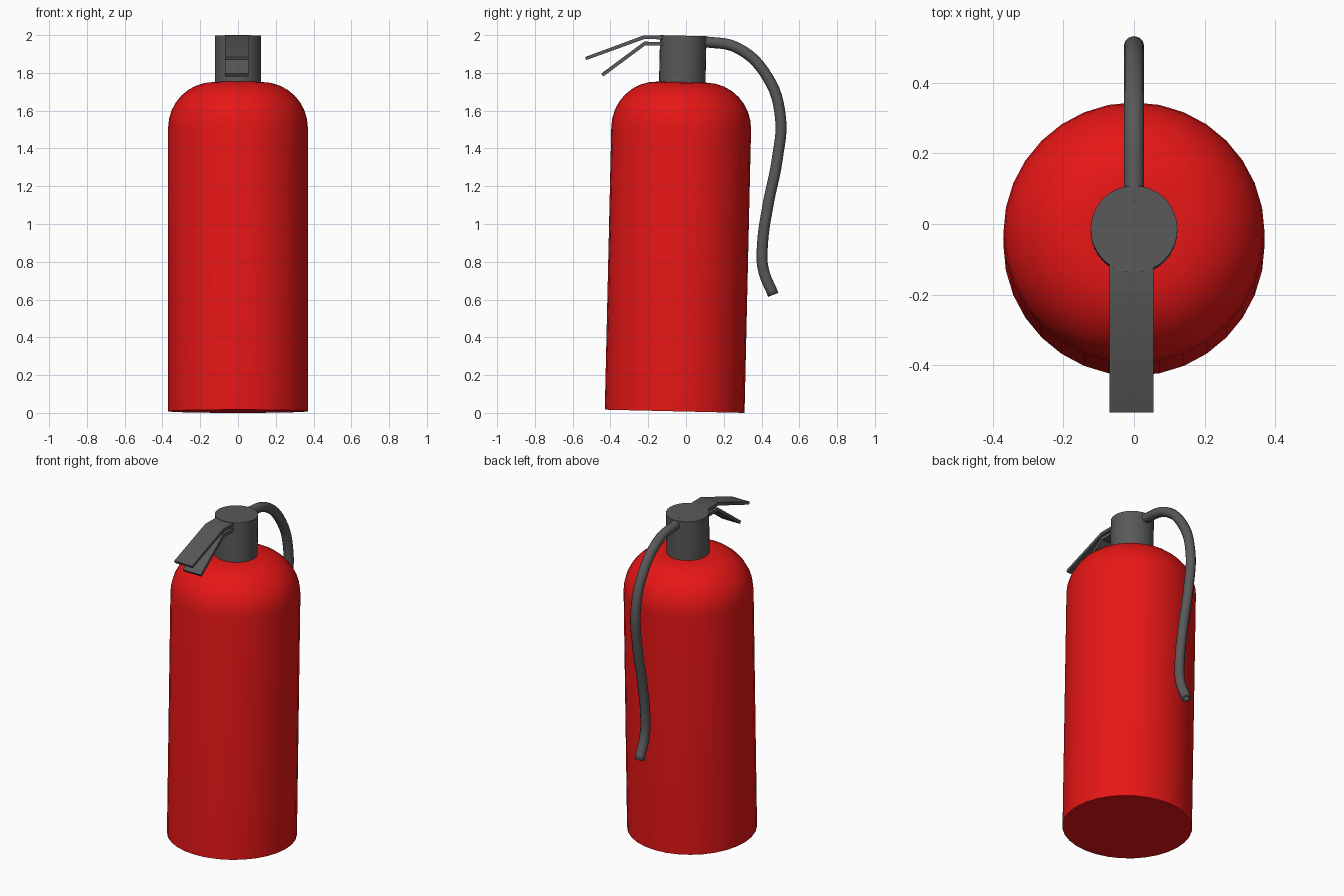
import bpy, bmesh, math
from mathutils import Matrix

if "Cube" in bpy.data.objects:
    bpy.data.objects.remove(bpy.data.objects["Cube"])

# the cylinder leans slightly about the x axis
LEAN = Matrix.Translation((0, -0.06, 0.0085)) @ Matrix.Rotation(-0.023, 4, 'X')


def material(name, color):
    m = bpy.data.materials.new(name)
    m.diffuse_color = color
    m.use_nodes = True
    m.node_tree.nodes["Principled BSDF"].inputs["Base Color"].default_value = m.diffuse_color
    return m


RED = material("red_paint", (0.8, 0.008, 0.008, 1))
DARK = material("dark_grey", (0.1, 0.1, 0.1, 1))


def finish(name, bm, mat):
    bmesh.ops.recalc_face_normals(bm, faces=bm.faces)
    me = bpy.data.meshes.new(name)
    bm.to_mesh(me)
    bm.free()
    ob = bpy.data.objects.new(name, me)
    bpy.context.collection.objects.link(ob)
    me.materials.append(mat)
    bpy.ops.object.select_all(action='DESELECT')
    ob.select_set(True)
    bpy.context.view_layer.objects.active = ob
    bpy.ops.object.shade_smooth_by_angle(angle=math.radians(35))
    return ob


def lathe(name, profile, mat, sides=32):
    bm = bmesh.new()
    rings = [[bm.verts.new((r * math.cos(2 * math.pi * i / sides),
                            r * math.sin(2 * math.pi * i / sides), z))
              for i in range(sides)] for r, z in profile]
    for a, b in zip(rings, rings[1:]):
        for i in range(sides):
            j = (i + 1) % sides
            bm.faces.new((a[i], a[j], b[j], b[i]))
    bm.faces.new(rings[0])
    bm.faces.new(rings[-1])
    bm.transform(LEAN)
    return finish(name, bm, mat)


def lever(name, outline, x0=-0.069, x1=0.055):
    bm = bmesh.new()
    face = bm.faces.new([bm.verts.new((x0, y, z)) for y, z in outline])
    ext = bmesh.ops.extrude_face_region(bm, geom=[face])
    verts = [g for g in ext["geom"] if isinstance(g, bmesh.types.BMVert)]
    bmesh.ops.translate(bm, verts=verts, vec=(x1 - x0, 0, 0))
    return finish(name, bm, DARK)


# tank with rounded shoulder
shoulder = [(0.13 + 0.24 * math.cos(a), 1.5 + 0.243 * math.sin(a))
            for a in (math.pi / 2 * i / 8 for i in range(9))]
lathe("tank", [(0.37, 0)] + shoulder, RED)

# valve neck
lathe("valve_neck", [(0.123, 1.72), (0.123, 1.989)], DARK)

# squeeze levers, drawn as side outlines (y, z)
lever("upper_lever", [(-0.08, 1.996), (-0.225, 1.998), (-0.534, 1.884),
                      (-0.528, 1.868), (-0.221, 1.979), (-0.08, 1.977)])
lever("lower_lever", [(-0.08, 1.964), (-0.222, 1.965), (-0.449, 1.796),
                      (-0.438, 1.781), (-0.217, 1.945), (-0.08, 1.944)])

# hose, a hollow tube along a smooth path (y, z)
path = [(0.06, 1.967), (0.104, 1.964), (0.274, 1.931), (0.432, 1.777),
        (0.500, 1.566), (0.483, 1.343), (0.432, 1.089), (0.405, 0.893),
        (0.408, 0.765), (0.462, 0.625)]
cu = bpy.data.curves.new("hose", 'CURVE')
cu.dimensions = '3D'
cu.bevel_depth = 0.029
cu.bevel_resolution = 4
cu.resolution_u = 6
sp = cu.splines.new('BEZIER')
sp.bezier_points.add(len(path) - 1)
for p, (y, z) in zip(sp.bezier_points, path):
    p.co = (0, y, z)
    p.handle_left_type = p.handle_right_type = 'AUTO'
cu.materials.append(DARK)
hose = bpy.data.objects.new("hose", cu)
bpy.context.collection.objects.link(hose)
wall = hose.modifiers.new("wall", 'SOLIDIFY')
wall.thickness = 0.015
wall.offset = -1
